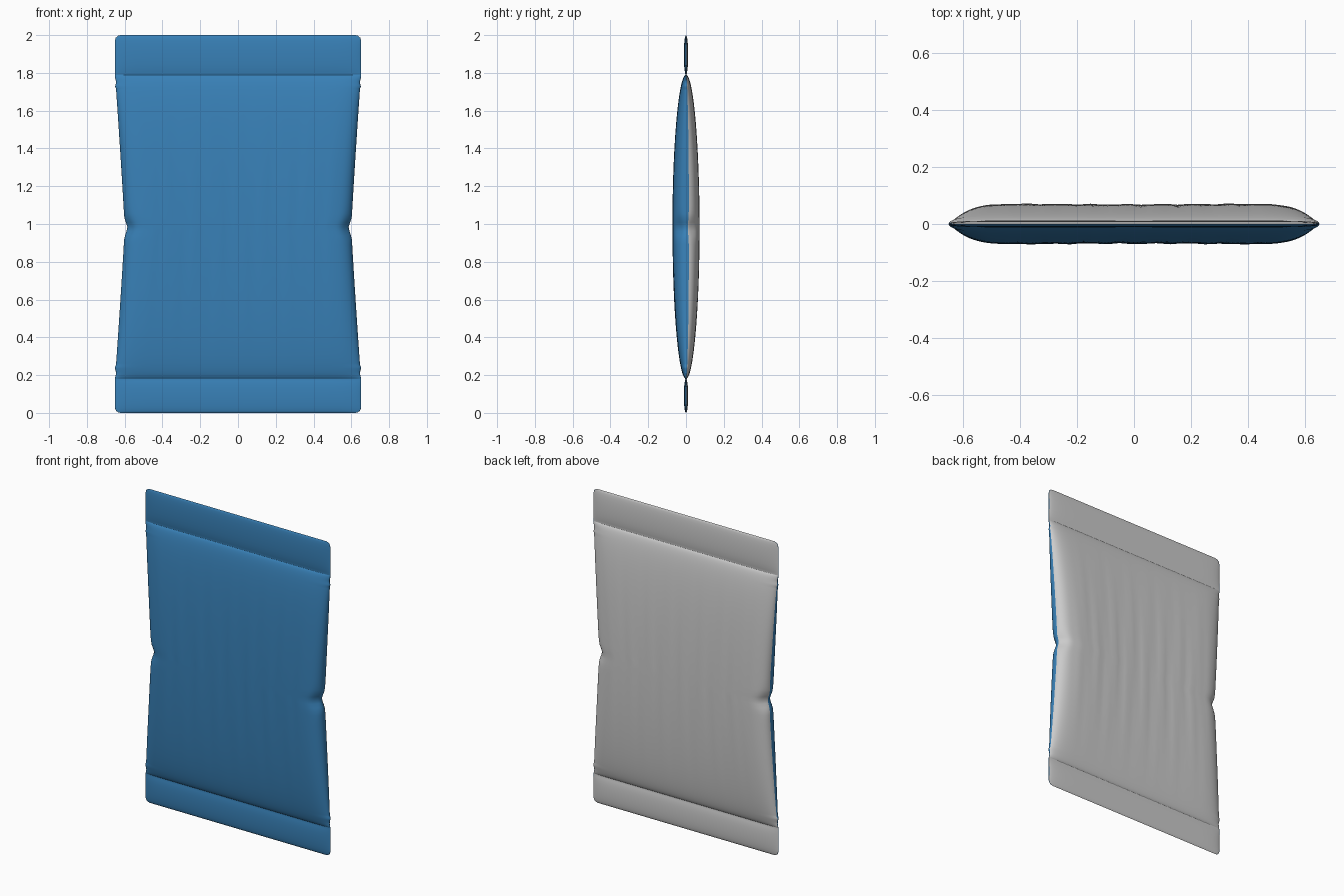
import bpy, bmesh
from math import sin, cos, pi, sqrt, exp

if "Cube" in bpy.data.objects:
    bpy.data.objects.remove(bpy.data.objects["Cube"])

N = 72                                   # columns across each panel
LOW, HIGH, TOP = 0.18, 1.79, 2.0         # heights of the two pinched seams


def rows(a, b, n):
    return [(a + b) / 2 - (b - a) / 2 * cos(pi * i / n) for i in range(n + 1)]


Z = rows(0, LOW, 12) + rows(LOW, HIGH, 110)[1:] + rows(HIGH, TOP, 12)[1:]


def half_width(z):
    # waisted sides with a small pinch at mid height and rounded corners
    if z < 0.25 or z > 1.72:
        w = 0.652
    else:
        u = (z - 0.98) / (0.73 if z < 0.98 else 0.74)
        w = 0.600 + 0.046 * abs(u) ** 1.1
    w -= 0.016 * max(0, 1 - abs(z - 0.98) / 0.055)
    for seam in (0.21, 1.75):
        w -= 0.006 * exp(-((z - seam) / 0.02) ** 2)
    e, r = min(z, TOP - z), 0.03
    if e < r:
        w -= r - sqrt(max(0, r * r - (r - e) ** 2))
    return w


def half_depth(z):
    # flat sealed strips at both ends, pillow shaped body between them
    def bulge(a, b):
        u = (2 * z - a - b) / (b - a)
        return sqrt(max(0, 1 - u * u))
    if z < LOW:
        return max(0.012 * bulge(0, LOW), 0.004 if z > 0.1 else 0)
    if z > HIGH:
        return max(0.012 * bulge(HIGH, TOP), 0.004 if z < 1.9 else 0)
    return max(0.004, 0.072 * bulge(LOW, HIGH))


def point(k, z, side):
    s = sin(pi / 2 * (2 * k / N - 1))
    w, t = half_width(z), half_depth(z)
    y = t * sqrt(max(0, 1 - abs(s) ** 12)) * (0.96 + 0.06 * s * s)
    # dent beside the pinched sides, and faint vertical creases
    y *= 1 - 0.35 * exp(-((abs(s) - 1) / 0.05) ** 2 - ((z - 0.98) / 0.06) ** 2)
    if LOW < z < HIGH:
        y += 0.03 * t * sin(pi * (z - LOW) / (HIGH - LOW)) * (1 - s * s) * (
            sin(31 * s + 2 * z + side) * 0.6 + sin(53 * s - 3 * z) * 0.4)
    return (w * s, side * y, z)


def panel(name, columns, color=None):
    # columns: (index, side) pairs running across the bag
    bm = bmesh.new()
    grid = [[bm.verts.new(point(k, z, side)) for k, side in columns] for z in Z]
    for a, b in zip(grid, grid[1:]):
        for i in range(len(columns) - 1):
            bm.faces.new((a[i], a[i + 1], b[i + 1], b[i]))
    for f in bm.faces:
        f.smooth = True
    mesh = bpy.data.meshes.new(name)
    bm.to_mesh(mesh)
    bm.free()
    obj = bpy.data.objects.new(name, mesh)
    bpy.context.collection.objects.link(obj)
    if color:
        mat = bpy.data.materials.new(name + "_color")
        mat.diffuse_color = color
        mat.use_nodes = True
        mat.node_tree.nodes["Principled BSDF"].inputs["Base Color"].default_value = mat.diffuse_color
        mesh.materials.append(mat)


# Blue front wraps slightly around both side edges onto the back
front = [(2, 1), (1, 1)] + [(k, -1) for k in range(N + 1)] + [(N - 1, 1), (N - 2, 1)]
panel("front_panel", front, (0.04, 0.22, 0.48, 1))

# Grey back
panel("back_panel", [(k, 1) for k in range(N - 2, 1, -1)])
